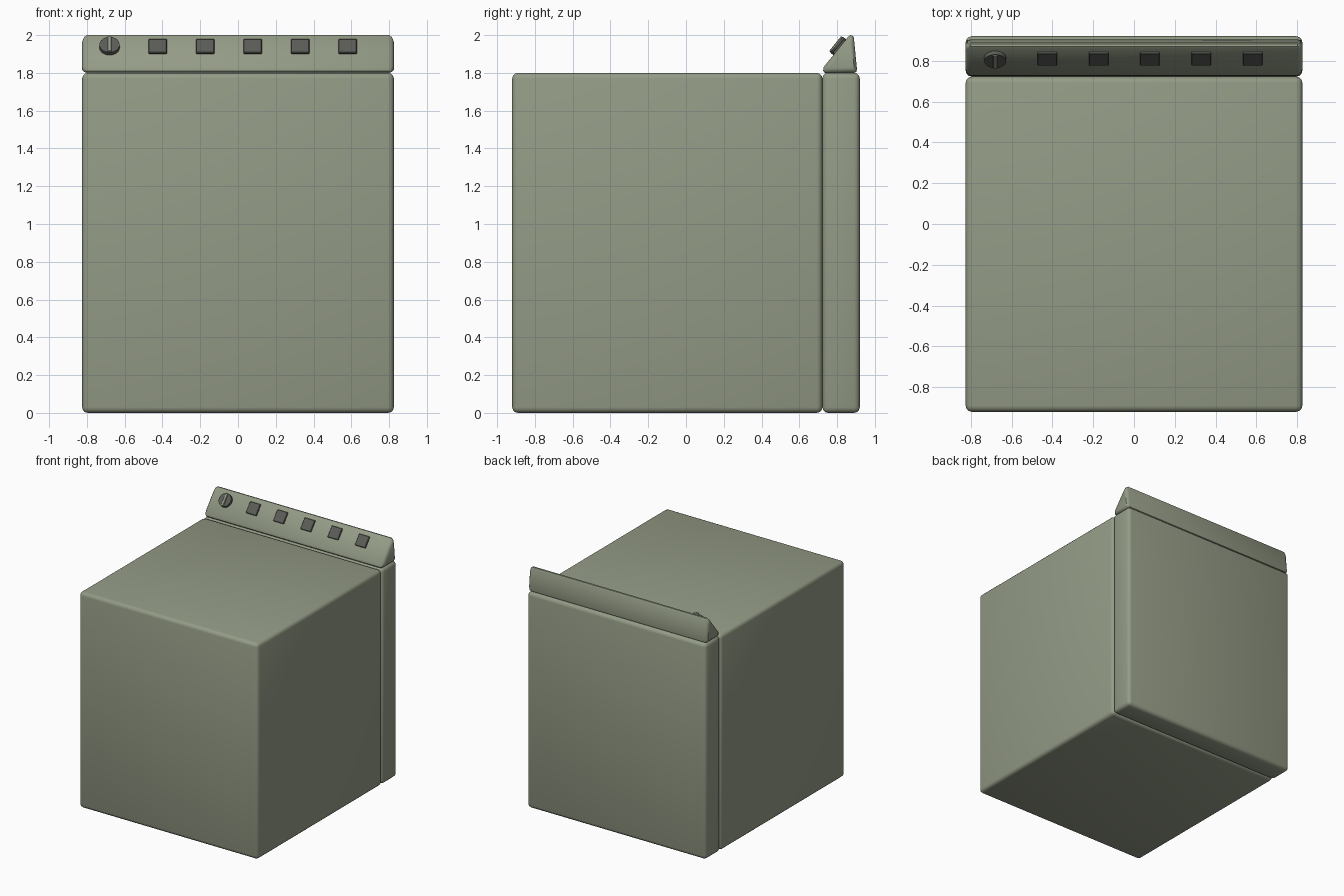
import bpy, bmesh, math
from mathutils import Matrix, Vector

if "Cube" in bpy.data.objects:
    bpy.data.objects.remove(bpy.data.objects["Cube"])


def material(name, rgb):
    m = bpy.data.materials.new(name)
    m.diffuse_color = (*rgb, 1)
    m.use_nodes = True
    m.node_tree.nodes["Principled BSDF"].inputs["Base Color"].default_value = m.diffuse_color
    return m


ENAMEL = material("sage enamel", (0.295, 0.328, 0.238))
DARK = material("dark grey plastic", (0.105, 0.105, 0.095))


def finish(bm, name, mat, bevel=0.0, segments=3):
    bmesh.ops.recalc_face_normals(bm, faces=bm.faces)
    me = bpy.data.meshes.new(name)
    bm.to_mesh(me)
    bm.free()
    me.materials.append(mat)
    ob = bpy.data.objects.new(name, me)
    bpy.context.collection.objects.link(ob)
    bpy.context.view_layer.objects.active = ob
    for o in bpy.context.selected_objects:
        o.select_set(False)
    ob.select_set(True)
    if bevel:
        mod = ob.modifiers.new("Bevel", 'BEVEL')
        mod.width, mod.segments = bevel, segments
        bpy.ops.object.modifier_apply(modifier=mod.name)
    bpy.ops.object.shade_smooth_by_angle(angle=math.radians(35))
    return ob


def box(name, lo, hi, mat, bevel=0.0, segments=3, frame=Matrix()):
    lo, hi = Vector(lo), Vector(hi)
    bm = bmesh.new()
    bmesh.ops.create_cube(bm, size=1)
    bm.transform(frame @ Matrix.Translation((lo + hi) / 2) @ Matrix.Diagonal((*(hi - lo), 1)))
    return finish(bm, name, mat, bevel, segments)


# Main cabinet and rear casing
box("cabinet", (-0.825, -0.92, 0), (0.825, 0.722, 1.80), ENAMEL, 0.03)
box("rear_casing", (-0.825, 0.722, 0), (0.825, 0.92, 1.80), ENAMEL, 0.03)

# Control console: wedge profile with rounded ends
profile = [(0.735, 1.80), (0.726, 1.81), (0.728, 1.83), (0.858, 1.991), (0.870, 2.0),
           (0.882, 1.998), (0.889, 1.985), (0.905, 1.82), (0.902, 1.806), (0.892, 1.80)]
cy, cz = 0.845, 1.865
sections = [(0.80, 1.0), (0.815, 0.92), (0.825, 0.74)]
sections = [(-x, s) for x, s in reversed(sections)] + sections
bm = bmesh.new()
rings = [[bm.verts.new((x, cy + (y - cy) * s, cz + (z - cz) * s)) for y, z in profile]
         for x, s in sections]
n = len(profile)
for a, b in zip(rings, rings[1:]):
    for i in range(n):
        j = (i + 1) % n
        bm.faces.new((a[i], a[j], b[j], b[i]))
bm.faces.new(rings[0])
bm.faces.new(rings[-1])
finish(bm, "control_console", ENAMEL)

# Local frame on the sloped console face: x along, y up the slope, z outward
slope = math.atan2(0.161, 0.130)


def on_panel(x):
    return Matrix.Translation((x, 0.814, 1.936)) @ Matrix.Rotation(slope, 4, 'X')


# Row of square buttons
for k in range(5):
    box(f"button_{k + 1}", (-0.048, -0.047, -0.01), (0.048, 0.047, 0.012), DARK,
        0.003, 1, on_panel(-0.425 + 0.2515 * k))

# Rotary knob with raised grip bar
bm = bmesh.new()
bmesh.ops.create_cone(bm, cap_ends=True, segments=32, radius1=0.055, radius2=0.053, depth=0.032)
bm.transform(on_panel(-0.68) @ Matrix.Translation((0, 0, 0.006)))
finish(bm, "knob", DARK)
box("knob_grip", (-0.011, -0.051, 0.01), (0.011, 0.051, 0.031), ENAMEL, 0.003, 1, on_panel(-0.68))
